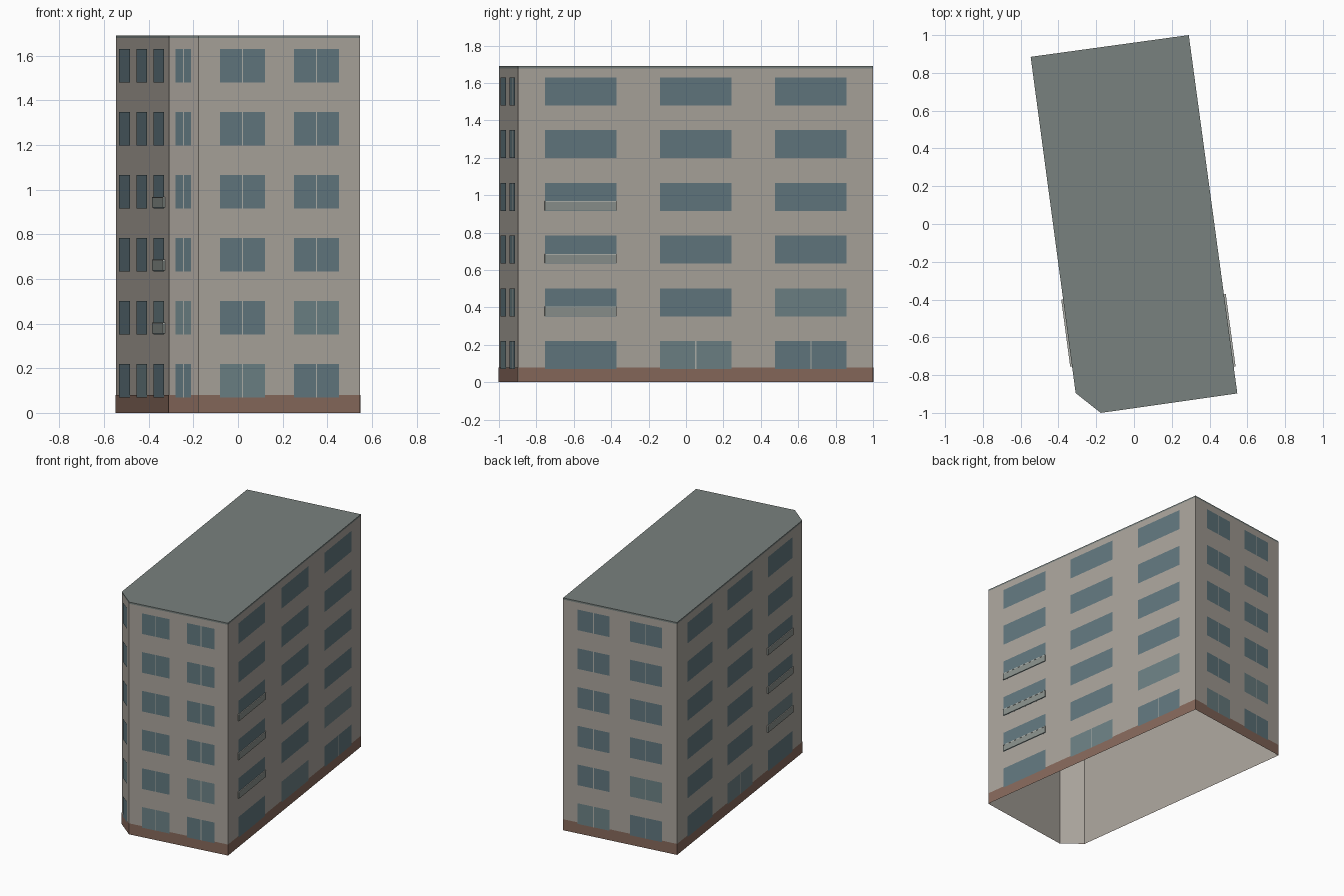
import bpy, bmesh
from mathutils import Vector

if "Cube" in bpy.data.objects:
    bpy.data.objects.remove(bpy.data.objects["Cube"])

H = 1.69
FLOORS = [(0.07 + 0.282 * i, 0.22 + 0.282 * i) for i in range(6)]
# footprint, counter-clockwise from the chamfered corner
E, D, C, B, A = [Vector(p) for p in
    [(-0.309, -0.895), (-0.176, -1.0), (0.547, -0.897), (0.29, 1.0), (-0.547, 0.885)]]
RING = [E, D, C, B, A]


def material(name, rgb):
    m = bpy.data.materials.new(name)
    m.diffuse_color = (*rgb, 1)
    m.use_nodes = True
    m.node_tree.nodes["Principled BSDF"].inputs["Base Color"].default_value = m.diffuse_color
    return m


WALL = material("plaster", (0.40, 0.37, 0.33))
ROOF = material("roof_grey", (0.19, 0.22, 0.21))
BRICK = material("brick", (0.24, 0.14, 0.105))
GLASS = material("glass", (0.12, 0.185, 0.21))
PALE = material("pale_glass", (0.15, 0.22, 0.235))
FRAME = material("frame", (0.42, 0.43, 0.40))
RAIL = material("balcony_panel", (0.25, 0.28, 0.26))


class Part:
    """Collects faces of one part, then makes the object."""
    def __init__(self, name, mat):
        self.name, self.mat, self.bm = name, mat, bmesh.new()

    def face(self, pts):
        self.bm.faces.new([self.bm.verts.new(p) for p in pts])

    def finish(self):
        if self.bm.faces:
            bmesh.ops.remove_doubles(self.bm, verts=self.bm.verts, dist=1e-5)
            me = bpy.data.meshes.new(self.name)
            self.bm.to_mesh(me)
            me.materials.append(self.mat)
            bpy.context.collection.objects.link(bpy.data.objects.new(self.name, me))
        self.bm.free()


class Facade:
    """Maps (distance along wall, offset outward, height) to world space."""
    def __init__(self, p, q):
        self.p, self.length = p, (q - p).length
        self.d = (q - p).normalized()
        self.n = Vector((self.d.y, -self.d.x))

    def at(self, s, out, z):
        v = self.p + self.d * s + self.n * out
        return (v.x, v.y, z)

    def panel(self, part, s0, s1, z0, z1, out):
        part.face([self.at(s0, out, z0), self.at(s1, out, z0),
                   self.at(s1, out, z1), self.at(s0, out, z1)])

    def box(self, part, s0, s1, z0, z1, out):
        a, b = [[self.at(s0, 0, z), self.at(s0, out, z), self.at(s1, out, z),
                 self.at(s1, 0, z)] for z in (z0, z1)]
        part.face(a[::-1])
        part.face(b)
        for i in range(3):
            part.face([a[i], a[i + 1], b[i + 1], b[i]])


# wall shell (open below) and roof sheet with a thin edge
walls = Part("walls", WALL)
band = Part("brick_base", BRICK)
roof = Part("roof", ROOF)
for i, p in enumerate(RING):
    f = Facade(p, RING[(i + 1) % 5])
    f.panel(walls, 0, f.length, 0, H - 0.012, 0)
    f.panel(roof, 0, f.length, H - 0.012, H, 0)
    f.panel(band, 0, f.length, 0, 0.08, 0.002)
roof.face([(p.x, p.y, H) for p in RING])
for part in (walls, band, roof):
    part.finish()


def windows(name, p, q, cols, split, balcony=None):
    """Rows of windows; split(row, col) tells which have a centre bar."""
    f = Facade(p, q)
    glass = Part(name + "_windows", GLASS)
    pale = Part(name + "_pale_windows", PALE)
    bars = Part(name + "_window_bars", FRAME)
    panels = Part(name + "_balconies", RAIL)
    caps = Part(name + "_balcony_rails", FRAME)
    for row, (z0, z1) in enumerate(FLOORS):
        for col, (s0, s1) in enumerate(cols(f.length)):
            light = (row, col) in ((1, len(cols(1)) - 1), (0, len(cols(1)) - 2))
            pane = pale if light else glass
            if split(row, col):
                mid, g = (s0 + s1) / 2, 0.003
                f.panel(pane, s0, mid - g, z0, z1, 0.004)
                f.panel(pane, mid + g, s1, z0, z1, 0.004)
                f.panel(bars, mid - g, mid + g, z0, z1, 0.004)
            else:
                f.panel(pane, s0, s1, z0, z1, 0.004)
            if col == balcony and row in (1, 2, 3):
                f.box(panels, s0, s1, z0 + 0.003, z0 + 0.047, 0.009)
                f.box(caps, s0, s1, z0 + 0.047, z0 + 0.052, 0.010)
    for part in (glass, pale, bars, panels, caps):
        part.finish()


def three(length):
    pitch = (length - 0.286) / 2.622
    return [(0.143 + i * pitch, 0.143 + (i + 0.622) * pitch) for i in range(3)]


def two(length):
    return [(k * length, (k + 0.28) * length) for k in (0.131, 0.589)]


def one(length):
    return [(0.24 * length, 0.76 * length)]


always = lambda row, col: True
windows("front", D, C, two, always)
windows("back", B, A, two, always)
windows("corner", E, D, one, always)
windows("right", C, B, three, lambda r, c: r == 0 and c > 0, balcony=0)
windows("left", A, E, three, lambda r, c: r == 0 and c < 2, balcony=2)
